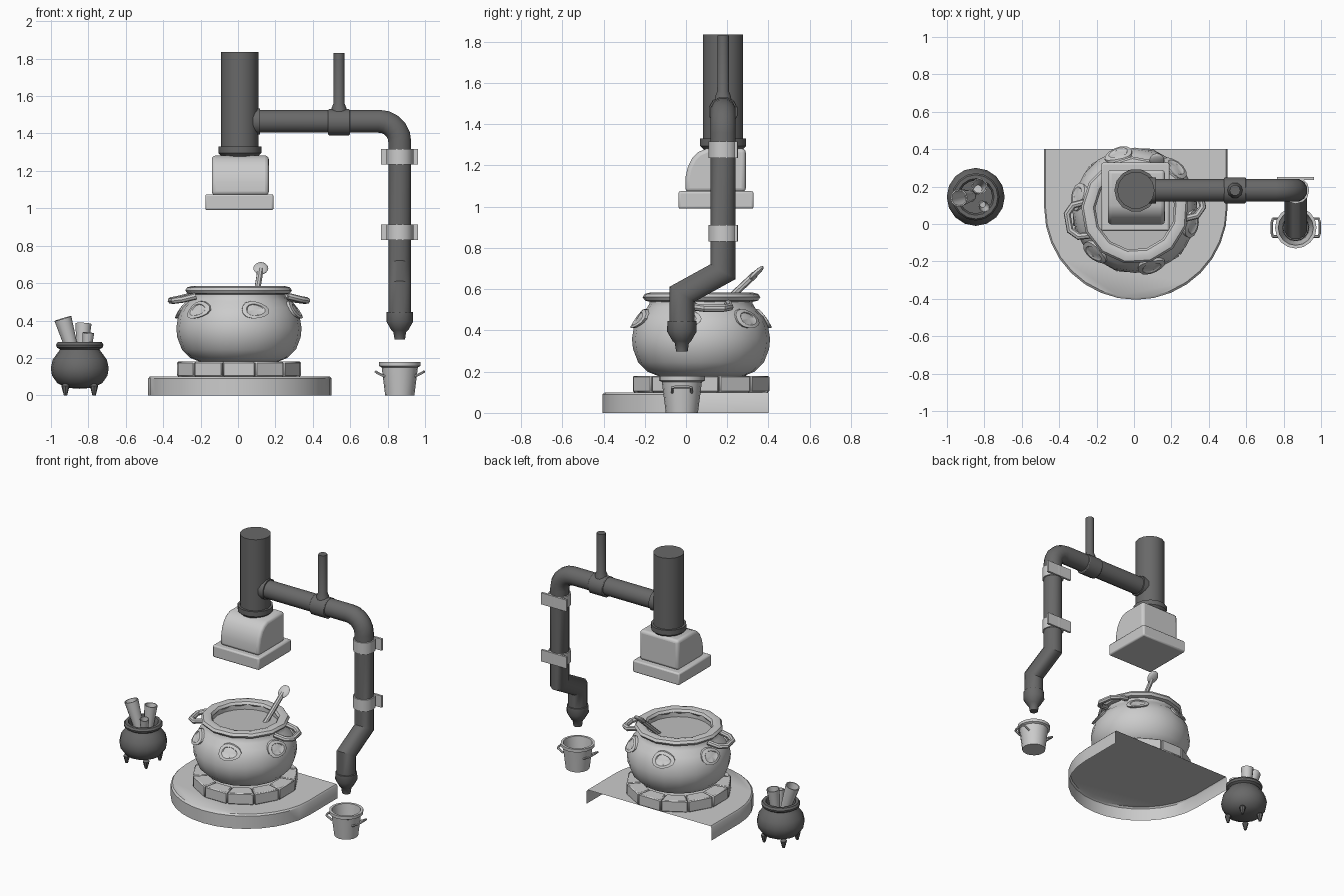
import bpy, bmesh
from math import sin, cos, pi, radians
from mathutils import Vector

if "Cube" in bpy.data.objects:
    bpy.data.objects.remove(bpy.data.objects["Cube"])


def material(name, v):
    m = bpy.data.materials.new(name)
    m.use_nodes = True
    m.diffuse_color = (v, v, v, 1)
    m.node_tree.nodes["Principled BSDF"].inputs["Base Color"].default_value = (v, v, v, 1)
    return m


LIGHT = material("light grey", 0.6)
SOUP = material("soup grey", 0.52)
DARK = material("dark grey", 0.14)


def finish(bm, name, mat, loc=(0, 0, 0), rot=(0, 0, 0), bevel=0, segments=2):
    """Turn a bmesh into a shaded, optionally bevelled object."""
    bmesh.ops.remove_doubles(bm, verts=bm.verts, dist=1e-5)
    bmesh.ops.recalc_face_normals(bm, faces=bm.faces)
    mesh = bpy.data.meshes.new(name)
    bm.to_mesh(mesh)
    bm.free()
    mesh.materials.append(mat)
    ob = bpy.data.objects.new(name, mesh)
    ob.location, ob.rotation_euler = loc, rot
    bpy.context.collection.objects.link(ob)
    bpy.ops.object.select_all(action='DESELECT')
    ob.select_set(True)
    bpy.context.view_layer.objects.active = ob
    bpy.ops.object.shade_smooth_by_angle(angle=radians(40))
    if bevel:
        mod = ob.modifiers.new("bevel", 'BEVEL')
        mod.width, mod.segments, mod.angle_limit = bevel, segments, radians(50)
    return ob


def loft(name, rings, mat, start=True, end=True, closed=True, **kw):
    """Skin a list of equal-length point rings."""
    bm = bmesh.new()
    vs = [[bm.verts.new(p) for p in ring] for ring in rings]
    n = len(vs[0])
    for a, b in zip(vs, vs[1:]):
        for i in range(n if closed else n - 1):
            j = (i + 1) % n
            bm.faces.new((a[i], a[j], b[j], b[i]))
    if start:
        bm.faces.new(vs[0])
    if end:
        bm.faces.new(vs[-1])
    return finish(bm, name, mat, **kw)


def lathe(name, profile, mat, n=16, **kw):
    """Revolve (radius, height) points round z."""
    rings = [[(r * cos(2 * pi * i / n), r * sin(2 * pi * i / n), z) for i in range(n)]
             for r, z in profile]
    return loft(name, rings, mat, start=False, end=False, **kw)


def tube(name, path, r, mat, n=12, **kw):
    """Sweep a circle along a path with mitred corners."""
    pts = [Vector(p) for p in path]
    d = (pts[1] - pts[0]).normalized()
    u = d.orthogonal().normalized()
    v = d.cross(u)
    ring = [pts[0] + r * (u * cos(2 * pi * i / n) + v * sin(2 * pi * i / n)) for i in range(n)]
    rings = [ring]
    for i in range(1, len(pts)):
        d = (pts[i] - pts[i - 1]).normalized()
        after = (pts[i + 1] - pts[i]).normalized() if i + 1 < len(pts) else d
        normal = (d + after).normalized()
        ring = [p + d * ((pts[i] - p).dot(normal) / d.dot(normal)) for p in ring]
        rings.append(ring)
    return loft(name, rings, mat, **kw)


def box(name, lo, hi, mat, **kw):
    ring = [(lo[0], lo[1]), (hi[0], lo[1]), (hi[0], hi[1]), (lo[0], hi[1])]
    return loft(name, [[(x, y, z) for x, y in ring] for z in (lo[2], hi[2])], mat, **kw)


# Hearth: D-shaped slab, open at the back and underneath
cx, back, radius = 0.01, 0.40, 0.49
outline = [(cx + radius, back)]
outline += [(cx + radius * cos(a), 0.085 - radius * sin(a))
            for a in [pi * i / 16 for i in range(17)]]
outline += [(cx - radius, back)]


def slab_ring(z, s):
    return [(cx + (x - cx) * s, back + (y - back) * s, z) for x, y in outline]


loft("hearth_slab", [slab_ring(0, 1), slab_ring(0.09, 1), slab_ring(0.10, 0.985)],
     LIGHT, start=False, closed=False)

# Ring of stones under the big pot
pot = Vector((0.005, 0.073, 0))
for k in range(12):
    a = radians(30 * k)
    half = radians(14.6)
    corners = [(0.342, a - half), (0.342, a + half), (0.24, a + half), (0.24, a - half)]
    loft(f"hearth_stone_{k + 1}",
         [[(r * cos(t), r * sin(t), z) for r, t in corners] for z in (0.10, 0.18)],
         LIGHT, loc=pot, bevel=0.006, segments=1)

# Big pot: body, rim, soup
lathe("pot_body", [(0, 0.18), (0.21, 0.18), (0.26, 0.2), (0.305, 0.245), (0.33, 0.31),
                   (0.335, 0.36), (0.325, 0.42), (0.3, 0.47), (0.265, 0.505), (0.25, 0.53),
                   (0.25, 0.56), (0.215, 0.56), (0.215, 0.48)], LIGHT, n=20, loc=pot)
lathe("pot_rim", [(0.25 + 0.038 * cos(t), 0.561 + 0.023 * sin(t))
                  for t in [2 * pi * i / 8 for i in range(9)]],
      LIGHT, n=13, loc=pot, rot=(0, 0, radians(10)))
lathe("pot_soup", [(0, 0.525), (0.24, 0.525)], SOUP, n=20, loc=pot)

# Side handles
for side, turn in (("left", 10), ("right", 190)):
    tube(f"pot_handle_{side}",
         [(0.25, -0.09, 0.53), (0.32, -0.085, 0.513), (0.36, -0.045, 0.507),
          (0.36, 0.045, 0.507), (0.32, 0.085, 0.513), (0.25, 0.09, 0.53)],
         0.018, LIGHT, n=8, loc=pot, rot=(0, 0, radians(turn)))

# Rounded flaps hanging on the shoulder
for k in range(6):
    rings = []
    for size, lift in ((1, -0.01), (1, 0.006), (0.68, 0.01), (0.6, 0.004), (0, 0.01)):
        ring = []
        for i in range(14):
            t = 2 * pi * i / 14
            w = size * (1 + 0.06 * cos(3 * t))
            a, v = 0.24 * w * cos(t), w * sin(t)
            r = 0.312 - 0.032 * v + lift
            ring.append((r * cos(a), r * sin(a), 0.457 + 0.046 * v))
        rings.append(ring)
    loft(f"pot_flap_{k + 1}", rings, LIGHT, end=False, loc=pot,
         rot=(0, 0, radians(-74 + 60 * k)))

# Spoon
tube("spoon_stem", [(0.09, 0.13, 0.48), (0.12, 0.335, 0.672)], 0.017, LIGHT, n=8)
bm = bmesh.new()
bmesh.ops.create_uvsphere(bm, u_segments=12, v_segments=8, radius=1)
bmesh.ops.scale(bm, vec=(0.04, 0.014, 0.046), verts=bm.verts)
finish(bm, "spoon_bowl", LIGHT, loc=(0.122, 0.342, 0.679), rot=(-0.82, 0, 0))

# Hood: skirt and curved canopy
box("hood_skirt", (-0.175, -0.037, 0.99), (0.19, 0.328, 1.075), LIGHT, bevel=0.01)
canopy = [(-0.003, 1.07), (-0.003, 1.14), (0.008, 1.19), (0.03, 1.235), (0.06, 1.265),
          (0.1, 1.282), (0.29, 1.282), (0.29, 1.07)]
loft("hood_canopy", [[(x, y, z) for y, z in canopy] for x in (-0.14, 0.165)],
     LIGHT, bevel=0.02, segments=3)

# Chimney
flue = (0.01, 0.18, 0)
lathe("chimney_collar", [(0, 1.27), (0.09, 1.27), (0.115, 1.295), (0.115, 1.33), (0.09, 1.33)],
      DARK, n=14, loc=flue)
lathe("chimney_pipe", [(0.1, 1.3), (0.1, 1.835), (0, 1.835)], DARK, n=14, loc=flue)

# Drain pipe with elbow and offset
px, py = 0.865, 0.18
elbow = [(px - 0.11 * (1 - sin(a)), py, 1.355 + 0.11 * cos(a))
         for a in [pi / 2 * i / 5 for i in range(6)]]
tube("drain_pipe", [(0.05, py, 1.465)] + elbow +
     [(px, py, 0.685), (px, -0.02, 0.575), (px, -0.02, 0.43)], 0.063, DARK)
tube("pipe_flange", [(0.07, py, 1.465), (0.118, py, 1.465)], 0.072, DARK)
tube("pipe_coupling", [(0.482, py, 1.46), (0.598, py, 1.46)], 0.072, DARK, bevel=0.005)
lathe("vent_pipe", [(0.045, 1.5), (0.04, 1.535), (0.03, 1.56), (0.029, 1.83), (0, 1.83)],
      DARK, n=10, loc=(0.54, py, 0))
lathe("drain_nozzle", [(0.05, 0.448), (0.07, 0.445), (0.072, 0.395), (0.045, 0.348),
                       (0.034, 0.338), (0.028, 0.298), (0, 0.298)],
      DARK, n=12, loc=(px, -0.02, 0))

# Wall clamps on the drain pipe
for name, z in (("upper", 1.235), ("lower", 0.83)):
    lathe(f"{name}_clamp_band", [(0.06, z), (0.072, z), (0.072, z + 0.082), (0.06, z + 0.082)],
          LIGHT, n=12, loc=(px, py, 0))
    box(f"{name}_clamp_plate", (0.765, 0.235, z), (0.963, 0.25, z + 0.082), LIGHT)

# Bucket with two small handles
bucket = (px, -0.02, 0)
lathe("bucket", [(0, 0), (0.078, 0), (0.097, 0.15), (0.111, 0.157), (0.111, 0.178),
                 (0.094, 0.178), (0.072, 0.015), (0, 0.015)], LIGHT, n=16, loc=bucket)
for side, turn in (("left", 0), ("right", pi)):
    tube(f"bucket_handle_{side}",
         [(0.08, -0.047, 0.1), (0.122, -0.047, 0.122), (0.128, -0.03, 0.126),
          (0.128, 0.03, 0.126), (0.122, 0.047, 0.122), (0.08, 0.047, 0.1)],
         0.007, LIGHT, n=6, loc=bucket, rot=(0, 0, turn))

# Small pot on four feet
small = (-0.846, 0.145, 0)
lathe("small_pot", [(0, 0.035), (0.07, 0.04), (0.12, 0.065), (0.148, 0.105), (0.155, 0.145),
                    (0.145, 0.19), (0.12, 0.225), (0.105, 0.245), (0.122, 0.255),
                    (0.127, 0.27), (0.118, 0.284), (0.098, 0.284), (0.088, 0.265),
                    (0.088, 0.2), (0, 0.2)], DARK, n=16, loc=small)
for k in range(4):
    a = radians(45 + 90 * k)
    lathe(f"small_pot_foot_{k + 1}", [(0, 0), (0.009, 0), (0.022, 0.05), (0, 0.075)], DARK, n=8,
          loc=(small[0] + 0.108 * cos(a), small[1] + 0.108 * sin(a), 0))

# Rolled scrolls standing in the small pot
for k, (x, y, length, r, lean) in enumerate([(-0.875, 0.15, 0.215, 0.047, (0.05, -0.29, 0)),
                                             (-0.835, 0.185, 0.18, 0.043, (-0.1, 0.05, 0)),
                                             (-0.81, 0.105, 0.13, 0.031, (0.1, 0.08, 0))]):
    lathe(f"scroll_{k + 1}", [(r * 0.65, 0), (r, length), (r * 0.85, length), (r * 0.5, 0.02),
                              (0, 0.02)], LIGHT, n=12, loc=(x, y, 0.205), rot=lean)
